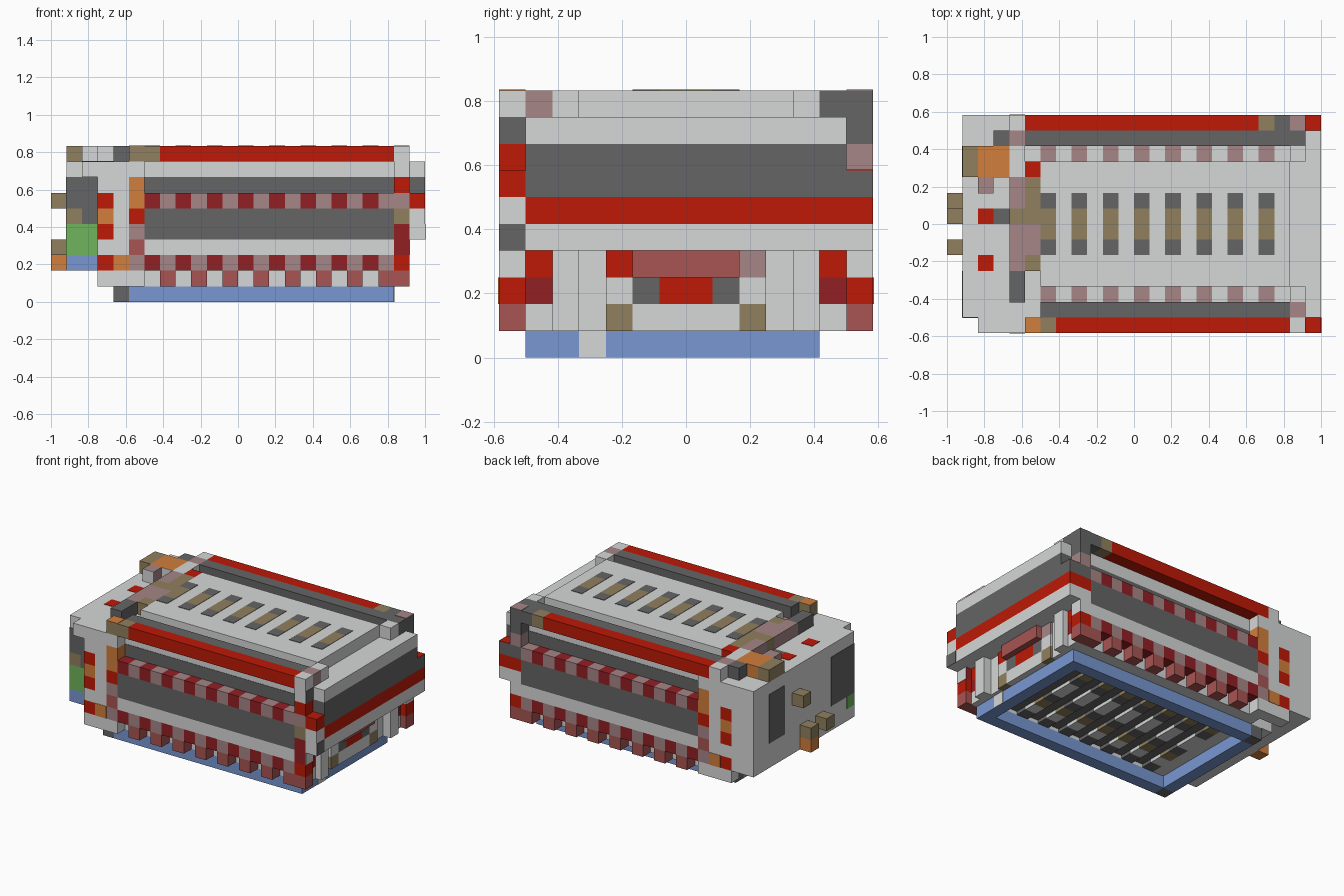
import bpy
import bmesh

U = 1 / 12  # size of one building block

old = bpy.data.objects.get("Cube")
if old:
    bpy.data.objects.remove(old, do_unlink=True)


def paint(name, r, g, b):
    mat = bpy.data.materials.new(name)
    mat.use_nodes = True
    mat.diffuse_color = (r, g, b, 1)
    mat.node_tree.nodes["Principled BSDF"].inputs["Base Color"].default_value = (r, g, b, 1)
    return mat


light = paint("light grey", .67, .69, .68)
dark = paint("dark grey", .13, .13, .13)
red = paint("red", .51, .01, .002)
crimson = paint("crimson", .29, .014, .018)
pink = paint("dusty red", .39, .09, .085)
mauve = paint("mauve", .38, .24, .24)
brown = paint("khaki brown", .28, .215, .11)
orange = paint("orange", .64, .21, .045)
green = paint("green", .16, .46, .11)
blue = paint("blue", .19, .31, .64)


def box(name, mat, xs, ys, zs):
    """Axis-aligned block, given as block ranges on each axis."""
    bm = bmesh.new()
    bmesh.ops.create_cube(bm, size=1)
    for v in bm.verts:
        for axis, span in enumerate((xs, ys, zs)):
            v.co[axis] = U * (max(span) if v.co[axis] > 0 else min(span))
    mesh = bpy.data.meshes.new(name)
    bm.to_mesh(mesh)
    bm.free()
    mesh.materials.append(mat)
    obj = bpy.data.objects.new(name, mesh)
    bpy.context.collection.objects.link(obj)
    return obj


def stack(name, xs, ys, base, colours):
    """Column of blocks, one colour per level, merging equal neighbours."""
    start = 0
    for i, mat in enumerate(colours):
        if i + 1 == len(colours) or colours[i + 1] is not mat:
            box(name, mat, xs, ys, (base + start, base + i + 1))
            start = i + 1


THIN = .03


def plate_z(name, mat, xs, ys, top):
    box(name, mat, xs, ys, (top, top + THIN))


def plate_x(name, mat, x, out, ys, zs):
    box(name, mat, (x, x + out * THIN), ys, zs)


def plate_y(name, mat, xs, y, out, zs):
    box(name, mat, xs, (y, y + out * THIN), zs)


LENGTH = (-6, 10)
TOP = (9, 10)
columns = range(-6, 10)

# main body and raised roof panel
box("main_body", light, LENGTH, (-6, 6), (2, 9))
box("roof_panel", light, LENGTH, (-4, 4), TOP)

# roof vents with dark ends
for x in columns[::2]:
    plate_z("vent_slot", brown, (x, x + 1), (-1, 1), 10)
    for s in (-1, 1):
        plate_z("vent_end", dark, (x, x + 1), (s, s * 2), 10)
        plate_z("gutter_tile", mauve, (x, x + 1), (s * 4, s * 5), 9)

# long side walls, the same on front and back
for s in (-1, 1):
    outer = (s * 6, s * 7)
    box("inner_rail", dark, LENGTH if s < 0 else (-7, 11), (s * 5, s * 6), TOP)
    box("gutter_stop", light, (10, 11), (s * 4, s * 5), TOP)
    box("red_rail", red, (-5, 10) if s < 0 else (-7, 8), outer, TOP)
    plate_y("upper_band", dark, LENGTH, s * 6, s, (7, 8))
    box("dark_wall", dark, LENGTH, outer, (4, 6))
    box("light_wall", light, LENGTH, outer, (3, 4))
    for x in columns:
        even = x % 2 == 0
        box("upper_checker", crimson if even else mauve, (x, x + 1), outer, (6, 7))
        box("lower_checker", crimson if even else mauve, (x, x + 1), outer, (2, 3))
        if not even:
            box("skirt_tooth", pink, (x, x + 1), outer, (1, 2))
box("front_rail_end", brown, (-6, -5), (-7, -6), TOP)
box("back_rail_end", brown, (8, 9), (6, 7), TOP)
box("back_rail_tip", dark, (9, 10), (6, 7), TOP)

# floor with striped bars underneath
box("floor", light, (-6, 10), (-5, 5), (1.3, 2))
for s in (-1, 1):
    box("floor_edge", light, (-7, 10), (s * 5, s * 6), (1, 2))
box("floor_right_edge", light, (-9, -6), (-5, 5), (1, 2))
bands = [(-5, dark), (-4, light), (-3, brown), (-2, dark), (-1, light),
         (1, dark), (2, brown), (3, light), (4, dark)]
ends = [start for start, mat in bands[1:]] + [5]
for x in columns[::2]:
    for (start, mat), end in zip(bands, ends):
        box("floor_bar", mat, (x, x + 1), (start, end), (1, 1.3))
for x in columns[1::2]:
    plate_z("floor_gap", dark, (x, x + 1), (-5, 5), 1.27)

# blue base frame with dark beam ends
for ys in ((-6, -5), (4, 5)):
    box("base_long_beam", blue, (-7, 10), ys, (0, 1))
    box("base_beam_end", dark, (-8, -7), ys, (0, 1))
for xs in ((-8, -7), (9, 10)):
    box("base_cross_beam", blue, xs, (-5, 4), (0, 1))
plate_x("base_notch", light, 10, 1, (-4, -3), (0, 1))

# overhanging end slab on the left end
END = (10, 12)
box("end_lower_band", light, END, (-6, 7), (4, 5))
box("end_red_band", red, END, (-6, 7), (5, 6))
box("end_dark_band", dark, END, (-6, 6), (6, 8))
box("end_top_band", light, END, (-6, 6), (8, 9))
box("end_front_corner", light, (11, 12), (-7, -6), (4, 6))
plate_x("end_corner_shade", dark, 12, 1, (-7, -6), (4, 5))
box("end_front_block", red, (11, 12), (-7, -6), (6, 7))
box("end_back_block", dark, (11, 12), (6, 7), (6, 7))
plate_z("end_back_cap", red, (11, 12), (6, 7), 7)
stack("front_corner_post", (10, 11), (-7, -6), 1,
      [pink, red, crimson, crimson, brown, mauve, red, light, light])
plate_x("post_red_patch", red, 11, 1, (-7, -6), (6, 7))
plate_x("post_dark_patch", dark, 11, 1, (-7, -6), (8, 9))
plate_x("post_light_patch", light, 11, 1, (-7, -6), (3, 4))
stack("back_corner_post", (10, 11), (6, 7), 1, [pink, red, light])
stack("back_corner_post", (10, 11), (6, 7), 6, [dark, mauve, dark, dark])
plate_z("back_post_cap", mauve, (10, 11), (6, 7), 10)
box("front_mauve_cap", mauve, (10, 11), (-6, -5), TOP)

# undercarriage below the end slab
for s in (-1, 1):
    stack("end_hanger", (10, 10.5), (s * 5, s * 6), 1, [light, crimson, red])
    box("end_leg", light, (10, 11), (s * 4, s * 5), (1, 4))
    box("end_wall", light, (10, 10.3), (s * 3, s * 4), (1, 4))
    stack("end_bracket", (10, 10.5), (s * 2, s * 3), 1,
          [brown, light, red if s < 0 else mauve])
    box("end_step", dark, (10, 10.5), (s, s * 2), (2, 3))
box("end_red_step", red, (10, 10.5), (-1, 1), (2, 3))
box("end_sill", light, (10, 10.5), (-2, 2), (1, 2))
box("end_beam", pink, (10, 11), (-2, 2), (3, 4))

# tall block on the right end
box("side_block", light, (-11, -6), (-6, 6), (2, 8))
box("side_roof", light, (-11, -6), (-6, 7), (8, 9))
box("side_roof_lip", light, (-10, -6), (-7, -6), (8, 9))
box("side_back", light, (-11, -9), (6, 7), (2, 8))
plate_y("front_recess", dark, (-11, -9), -6, -1, (6, 8))
plate_y("front_brown", brown, (-11, -10), -6, -1, (5, 6))
plate_y("front_lower_recess", dark, (-10, -9), -6, -1, (5, 6))
plate_y("front_green", green, (-11, -9), -6, -1, (3, 5))
plate_y("front_blue", blue, (-11, -9), -6, -1, (2, 3))
plate_x("side_dark_patch", dark, -11, -1, (-6, -3), (4, 8))
plate_x("side_back_patch", dark, -11, -1, (3, 5), (4, 8))
plate_x("side_green_patch", green, -11, -1, (-6, -5), (3, 4))

# pillars between the block and the long walls
for s in (-1, 1):
    outer = (s * 6, s * 7)
    box("pillar_base", light, (-9, -8), outer, (1, 2))
    stack("outer_pillar", (-9, -8), outer, 2, [red, light, red, orange, red, light])
    box("middle_pillar", light, (-8, -7), outer, (1, 8))
    plate_y("pillar_mark", orange, (-8, -7), s * 7, s, (2, 3))
    stack("inner_pillar", (-7, -6), outer, 1,
          [light, mauve, pink, mauve, red, orange, orange])

# pegs on the right face
PEG = (-12, -11)
box("upper_peg", brown, PEG, (1, 2), (6, 7))
stack("lower_peg", PEG, (0, 1), 2, [orange, brown])
box("front_peg", brown, PEG, (-2, -1), (3, 4))

# small blocks on top of the right end
box("orange_cap", orange, (-10, -8), (3, 5), TOP)
plate_y("orange_cap_front", light, (-9, -8), 3, -1, TOP)
box("brown_cap", brown, (-11, -10), (3, 5), TOP)
box("mauve_cap", mauve, (-10, -9), (2, 3), TOP)
plate_y("mauve_cap_front", light, (-10, -9), 2, -1, TOP)
box("long_mauve_cap", mauve, (-8, -6), (-2, 0), TOP)
box("short_mauve_cap", mauve, (-8, -7), (-3, -2), TOP)
box("front_brown_tile", brown, (-7, -6), (-3, -2), TOP)
box("dark_cap", dark, (-8, -7), (-5, -3), TOP)
box("brown_edge", brown, (-8, -6), (0, 1), TOP)
plate_z("dark_roof_mark", dark, (-9, -8), (0, 1), 9)
box("mauve_edge", mauve, (-8, -7), (1, 3), TOP)
box("brown_tile", brown, (-7, -6), (1, 3), TOP)
box("red_tile", red, (-7, -6), (3, 4), TOP)
box("light_cap", light, (-8, -7), (3, 5), TOP)
box("back_mauve_cap", mauve, (-8, -7), (5, 6), TOP)
box("back_dark_cap", dark, (-9, -8), (5, 6), TOP)
box("back_light_cap", light, (-8, -7), (6, 7), TOP)
box("front_brown_cap", brown, (-7, -6), (-7, -6), TOP)
plate_y("front_dark_mark", dark, (-8, -7), -5, -1, TOP)
plate_z("front_orange_top", orange, (-7, -6), (-7, -6), 10)
for y in (0, -3):
    plate_z("red_roof_mark", red, (-10, -9), (y, y + 1), 9)
